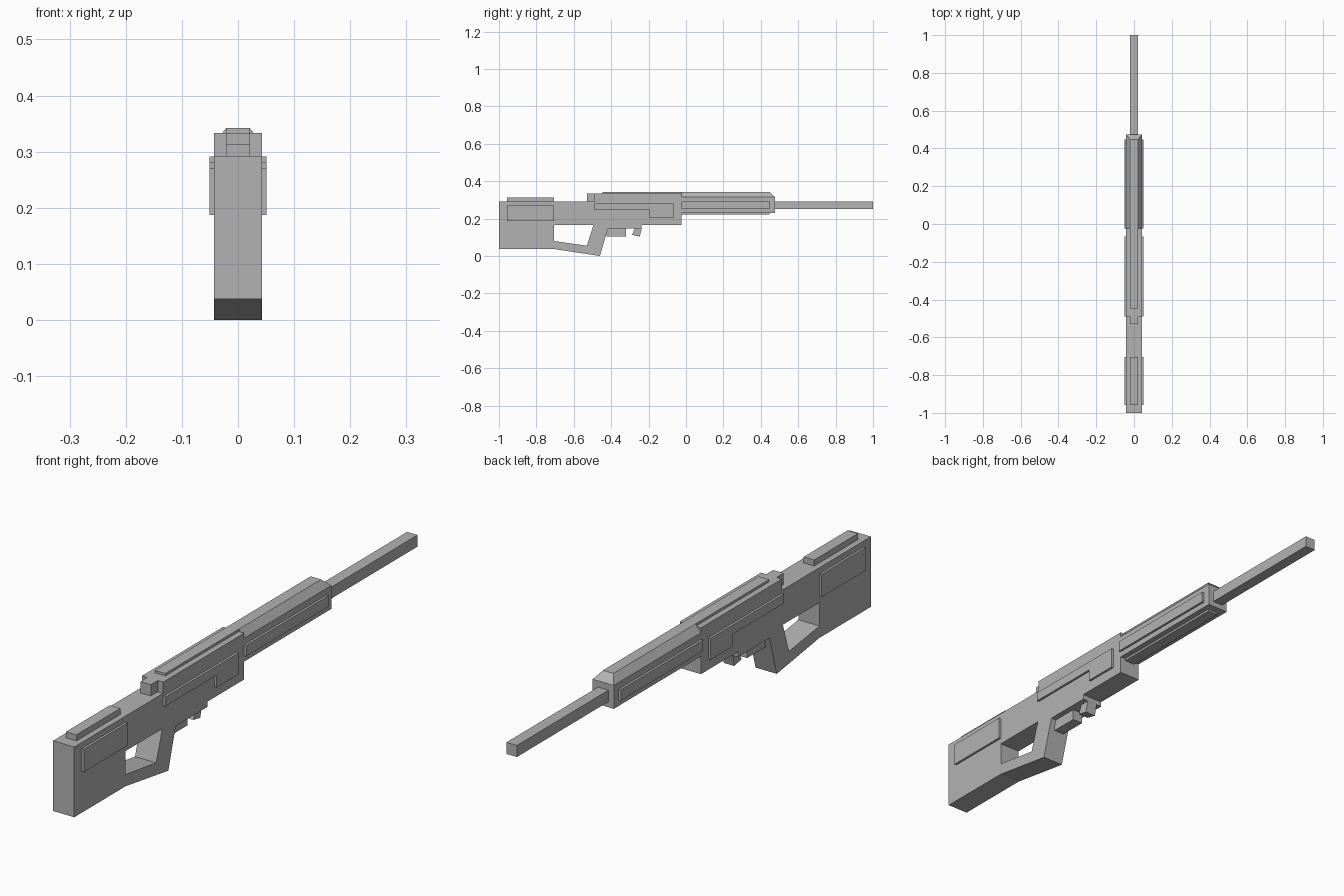
import bpy
import bmesh

cube = bpy.data.objects.get("Cube")
if cube:
    bpy.data.objects.remove(cube, do_unlink=True)

grey = bpy.data.materials.new("plain grey")
grey.use_nodes = True
COLOUR = (0.45, 0.45, 0.45, 1)
grey.diffuse_color = COLOUR
grey.node_tree.nodes["Principled BSDF"].inputs["Base Color"].default_value = COLOUR

BODY = 0.0425    # half width of the main body
NARROW = 0.021   # half width of the barrel, rib and small blocks
PLATE = 0.051    # outer half width of the raised side panels


def slab(name, outline, x0, x1):
    """Extrude a side outline of (y, z) points from x0 to x1."""
    bm = bmesh.new()
    face = bm.faces.new([bm.verts.new((x0, y, z)) for y, z in outline])
    grown = bmesh.ops.extrude_face_region(bm, geom=[face])["geom"]
    moved = [g for g in grown if isinstance(g, bmesh.types.BMVert)]
    bmesh.ops.translate(bm, verts=moved, vec=(x1 - x0, 0, 0))
    bmesh.ops.recalc_face_normals(bm, faces=bm.faces)
    mesh = bpy.data.meshes.new(name)
    bm.to_mesh(mesh)
    bm.free()
    mesh.materials.append(grey)
    obj = bpy.data.objects.new(name, mesh)
    bpy.context.collection.objects.link(obj)
    return obj


def rect(y0, y1, z0, z1):
    return [(y0, z0), (y1, z0), (y1, z1), (y0, z1)]


def block(name, outline, half):
    return slab(name, outline, -half, half)


def side_panels(name, outline):
    for side, sign in (("left", 1), ("right", -1)):
        slab(f"{name}_{side}", outline, sign * BODY, sign * PLATE)


# Stock, grip and receiver in one outline, with the thumb hole cut through
frame = block("stock_and_receiver", [
    (-1, 0.037), (-0.705, 0.037), (-0.46, 0), (-0.418, 0.146),
    (-0.237, 0.146), (-0.237, 0.165), (-0.025, 0.165), (-0.025, 0.333),
    (-0.49, 0.333), (-0.49, 0.292), (-1, 0.292)], BODY)
hole = block("thumb_hole_cutter", [
    (-0.705, 0.08), (-0.53, 0.055), (-0.495, 0.165), (-0.705, 0.165)], 0.1)
hole.hide_render = True
cut = frame.modifiers.new("thumb_hole", "BOOLEAN")
cut.operation = "DIFFERENCE"
cut.solver = "EXACT"
cut.object = hole
bpy.context.view_layer.objects.active = frame
bpy.ops.object.modifier_apply(modifier=cut.name)
bpy.data.objects.remove(hole, do_unlink=True)

# Fore-end, its top edge tapered on the sides and at the muzzle end
fore = block("fore_end", rect(-0.025, 0.475, 0.23, 0.315), BODY)
bm = bmesh.new()
bm.from_mesh(fore.data)
top = max(bm.faces, key=lambda f: f.calc_center_median().z)
ridge = bmesh.ops.extrude_face_region(bm, geom=[top])["geom"]
for v in (g for g in ridge if isinstance(g, bmesh.types.BMVert)):
    v.co.z = 0.342
    v.co.x = NARROW if v.co.x > 0 else -NARROW
    if v.co.y > 0:
        v.co.y = 0.447
bm.faces.remove(top)
bmesh.ops.recalc_face_normals(bm, faces=bm.faces)
bm.to_mesh(fore.data)
bm.free()

# Narrow blocks along the centre line
block("barrel", rect(0.475, 1, 0.25, 0.292), NARROW)
block("top_rail", rect(-0.447, -0.025, 0.333, 0.342), NARROW)
block("rear_sight_block", rect(-0.53, -0.49, 0.292, 0.333), NARROW)
block("cheek_rest", rect(-0.957, -0.705, 0.292, 0.314), NARROW)
block("fore_end_underplate", rect(-0.025, 0.447, 0.222, 0.23), NARROW)
block("trigger_housing", rect(-0.425, -0.32, 0.105, 0.146), NARROW)
block("trigger", [(-0.288, 0.113), (-0.247, 0.104), (-0.237, 0.146),
                  (-0.275, 0.146)], NARROW)

# Raised panels on both sides
side_panels("stock_panel", rect(-0.957, -0.705, 0.187, 0.27))
side_panels("fore_end_panel", rect(-0.025, 0.447, 0.251, 0.291))
side_panels("receiver_panel", [
    (-0.49, 0.247), (-0.195, 0.247), (-0.195, 0.203), (-0.067, 0.203),
    (-0.067, 0.281), (-0.49, 0.281)])
